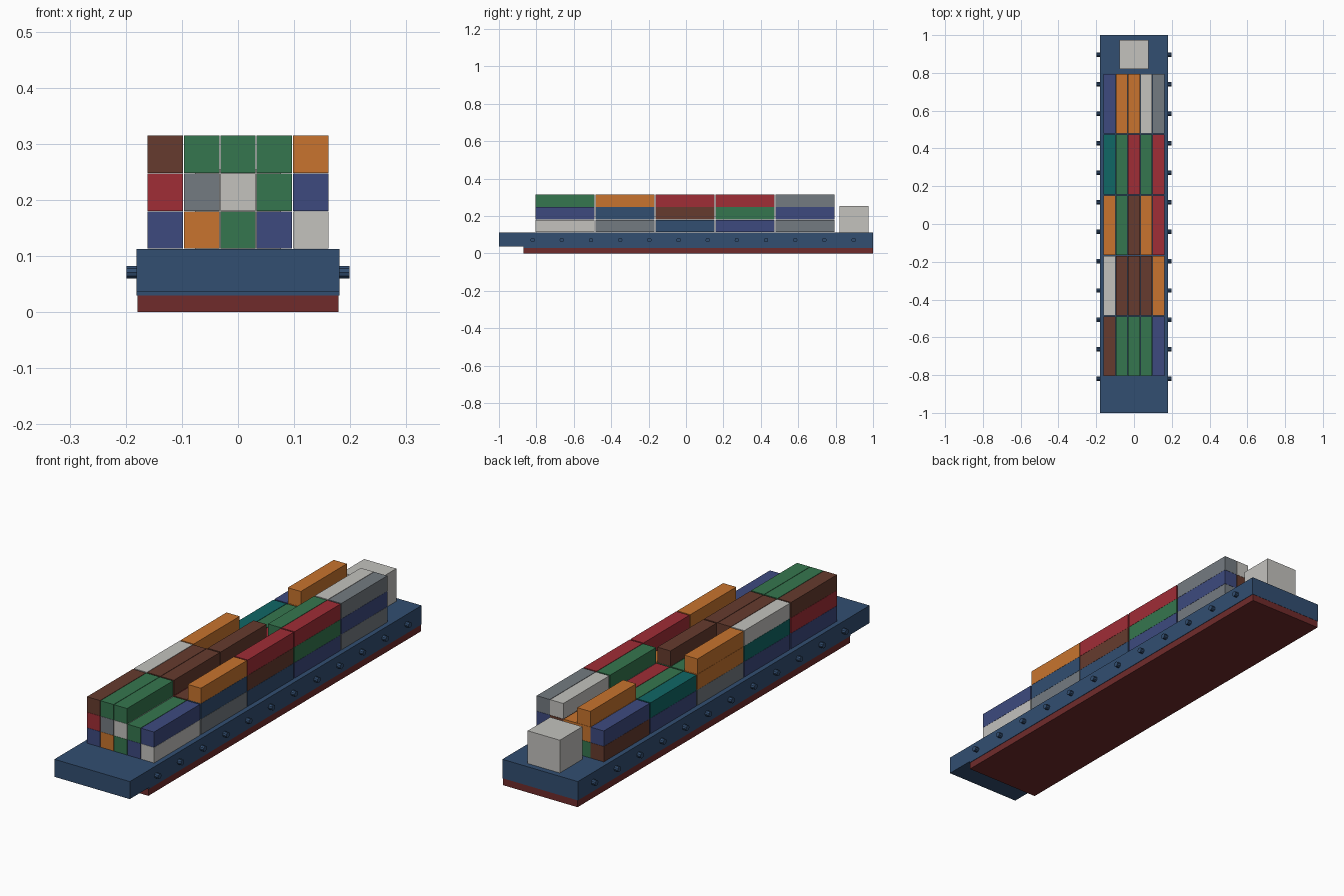
import bpy
import bmesh
from math import radians
from mathutils import Matrix

default = bpy.data.objects.get("Cube")
if default:
    bpy.data.objects.remove(default)


def linear(c):
    c /= 255
    return c / 12.92 if c < 0.04045 else ((c + 0.055) / 1.055) ** 2.4


def material(name, r, g, b):
    m = bpy.data.materials.new(name)
    m.use_nodes = True
    col = (linear(r), linear(g), linear(b), 1)
    m.diffuse_color = col
    bsdf = m.node_tree.nodes["Principled BSDF"]
    bsdf.inputs["Base Color"].default_value = col
    bsdf.inputs["Roughness"].default_value = 0.8
    return m


paint = {
    "H": material("hull_blue", 50, 78, 113),
    "A": material("antifouling_red", 112, 43, 43),
    "N": material("brown", 102, 59, 46),
    "G": material("green", 53, 118, 78),
    "O": material("orange", 200, 116, 46),
    "R": material("red", 160, 45, 54),
    "Y": material("grey", 116, 123, 129),
    "L": material("light_grey", 195, 194, 190),
    "B": material("blue", 61, 74, 127),
    "T": material("teal", 16, 103, 101),
}


def add_object(name, bm, mat):
    mesh = bpy.data.meshes.new(name)
    bm.to_mesh(mesh)
    bm.free()
    mesh.materials.append(mat)
    obj = bpy.data.objects.new(name, mesh)
    bpy.context.collection.objects.link(obj)
    return obj


def box(name, x, y, z, mat):
    """Box spanning the given (low, high) ranges."""
    bm = bmesh.new()
    bmesh.ops.create_cube(bm, size=1)
    for v in bm.verts:
        v.co = [r[0] if c < 0 else r[1] for c, r in zip(v.co, (x, y, z))]
    return add_object(name, bm, mat)


# Hull: side profile with a raised bow overhang, extruded across the beam
DECK = 0.112
BEAM = 0.181
profile = [(-1, 0.036), (-0.87, 0.036), (-0.87, 0.03), (1, 0.03), (1, DECK), (-1, DECK)]
bm = bmesh.new()
side = bm.faces.new([bm.verts.new((-BEAM, y, z)) for y, z in profile])
ext = bmesh.ops.extrude_face_region(bm, geom=[side])
for v in ext["geom"]:
    if isinstance(v, bmesh.types.BMVert):
        v.co.x = BEAM
bmesh.ops.recalc_face_normals(bm, faces=bm.faces)
add_object("hull", bm, paint["H"])
box("keel", (-0.179, 0.179), (-0.87, 0.999), (0, 0.03), paint["A"])

# Round fittings along both sides
bm = bmesh.new()
for sx in (-1, 1):
    for i in range(12):
        place = Matrix.Translation((sx * 0.186, -0.82 + i * 0.156, 0.071))
        bmesh.ops.create_cone(bm, cap_ends=True, segments=10, radius1=0.0118,
                              radius2=0.0118, depth=0.025,
                              matrix=place @ Matrix.Rotation(radians(90), 4, "Y"))
add_object("side_fittings", bm, paint["H"])

# Deckhouse at the stern
box("deckhouse", (-0.077, 0.077), (0.821, 0.975), (DECK, 0.254), paint["L"])

# Container stacks: bays from bow to stern, columns from -x to +x, tiers upward
bays = [
    ("BRN", "OYG", "GLG", "BG", "LB"),
    ("BTL", "GON", "YRN", "BN", "YHO"),
    ("YOO", "BG", "RGN", "YO", "HNR"),
    ("BT", "OG", "LR", "BYG", "BGR"),
    ("NB", "GOO", "BO", "YNL", "YBY"),
]
for b, bay in enumerate(bays):
    yc = -0.006 + (b - 2) * 0.321
    for c, stack in enumerate(bay):
        xc = (c - 2) * 0.0648
        for t, key in enumerate(stack):
            z = DECK + 0.001 + t * 0.0674
            box(f"container_bay{b + 1}_column{c + 1}_tier{t + 1}",
                (xc - 0.0314, xc + 0.0314), (yc - 0.1575, yc + 0.1575),
                (z, z + 0.0667), paint[key])
